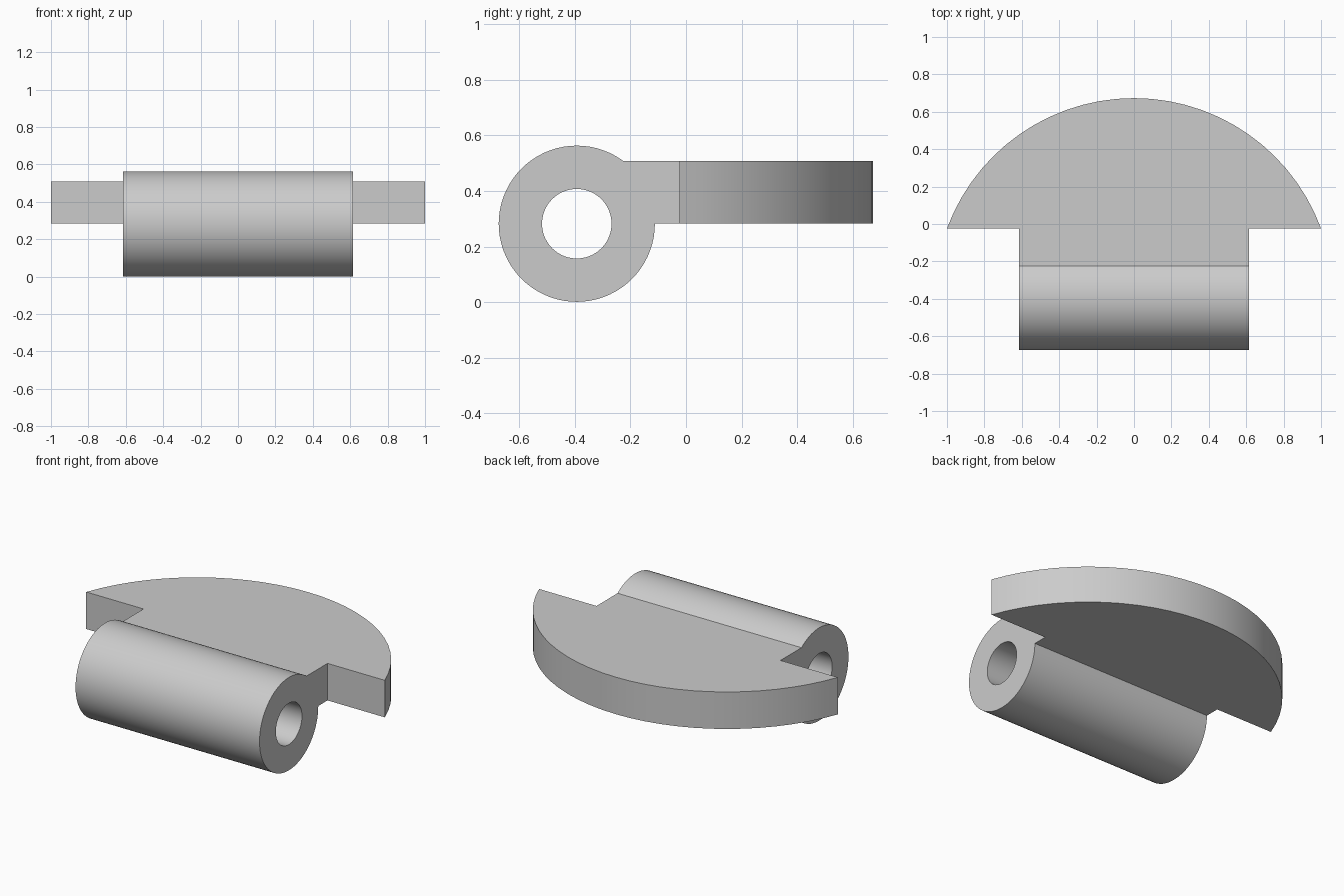
import bpy
import bmesh
import math

cube = bpy.data.objects.get("Cube")
if cube:
    bpy.data.objects.remove(cube, do_unlink=True)

# Shared dimensions: the leaf's round edge is concentric with the barrel
AXIS_Y, AXIS_Z = -0.393, 0.282
BARREL_R, BORE_R, HALF_LEN = 0.281, 0.125, 0.616
LEAF_R, LEAF_BOTTOM, LEAF_TOP = 1.066, 0.283, 0.507
STEP_Y = AXIS_Y + math.sqrt(LEAF_R ** 2 - 1)

grey = bpy.data.materials.new("light grey")
grey.use_nodes = True
grey.diffuse_color = (0.6, 0.6, 0.6, 1)
grey.node_tree.nodes["Principled BSDF"].inputs["Base Color"].default_value = grey.diffuse_color


def make_object(name, bm):
    bmesh.ops.recalc_face_normals(bm, faces=bm.faces)
    mesh = bpy.data.meshes.new(name)
    bm.to_mesh(mesh)
    bm.free()
    mesh.materials.append(grey)
    obj = bpy.data.objects.new(name, mesh)
    bpy.context.collection.objects.link(obj)
    return obj


def make_tube(name, segments=72):
    bm = bmesh.new()
    # Closed cross-section (radius, x) swept around the barrel axis
    section = [(BARREL_R, -HALF_LEN), (BARREL_R, HALF_LEN),
               (BORE_R, HALF_LEN), (BORE_R, -HALF_LEN)]
    rings = []
    for i in range(segments):
        a = math.tau * i / segments
        rings.append([bm.verts.new((x, AXIS_Y + r * math.cos(a), AXIS_Z + r * math.sin(a)))
                      for r, x in section])
    for i, ring in enumerate(rings):
        nxt = rings[(i + 1) % segments]
        for j in range(4):
            k = (j + 1) % 4
            bm.faces.new((ring[j], ring[k], nxt[k], nxt[j]))
    return make_object(name, bm)


def make_plate(name, segments=28):
    # Round edge from right tip to left tip, then the stepped neck
    half = math.asin(1 / LEAF_R)
    outline = []
    for i in range(segments + 1):
        a = half * (1 - 2 * i / segments)
        outline.append((LEAF_R * math.sin(a), AXIS_Y + LEAF_R * math.cos(a)))
    neck_y = AXIS_Y + 0.16
    outline += [(-HALF_LEN, STEP_Y), (-HALF_LEN, neck_y),
                (HALF_LEN, neck_y), (HALF_LEN, STEP_Y)]
    bm = bmesh.new()
    face = bm.faces.new([bm.verts.new((x, y, LEAF_BOTTOM)) for x, y in outline])
    top = bmesh.ops.extrude_face_region(bm, geom=[face])["geom"]
    bmesh.ops.translate(bm, vec=(0, 0, LEAF_TOP - LEAF_BOTTOM),
                        verts=[v for v in top if isinstance(v, bmesh.types.BMVert)])
    return make_object(name, bm)


# Barrel and leaf fused into one solid
hinge = make_plate("hinge_leaf")
barrel = make_tube("hinge_barrel")
union = hinge.modifiers.new("join_barrel", "BOOLEAN")
union.operation = "UNION"
union.solver = "EXACT"
union.object = barrel

bpy.ops.object.select_all(action="DESELECT")
hinge.select_set(True)
bpy.context.view_layer.objects.active = hinge
bpy.ops.object.modifier_apply(modifier=union.name)
bpy.data.objects.remove(barrel, do_unlink=True)
bpy.ops.object.shade_smooth_by_angle(angle=math.radians(30))
